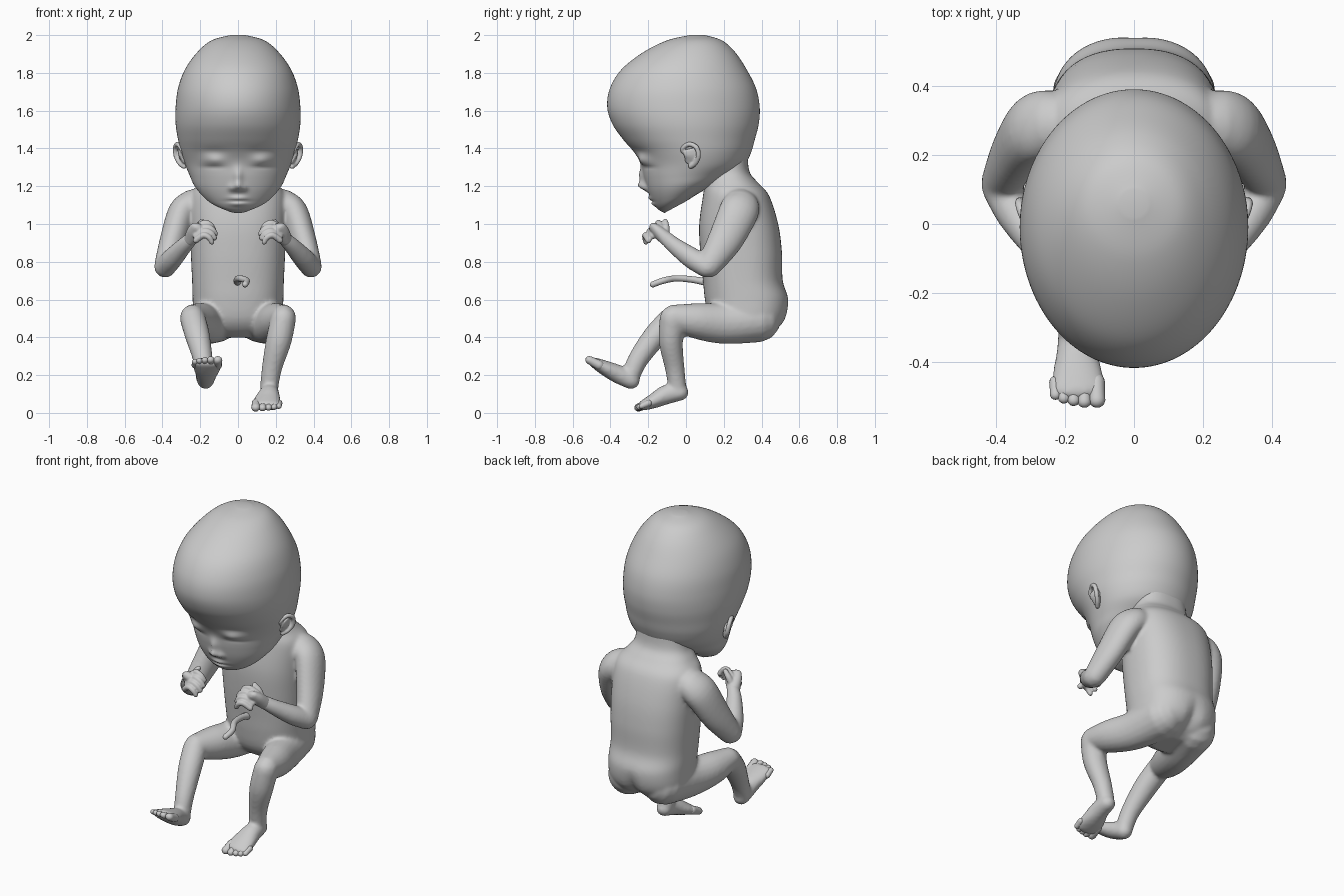
import bpy, bmesh, math
from mathutils import Vector


def spline(rows, n):
    """Catmull-Rom interpolation of number rows."""
    out = []
    for i in range(len(rows) - 1):
        a, b, c, d = (rows[max(i - 1, 0)], rows[i], rows[i + 1],
                      rows[min(i + 2, len(rows) - 1)])
        for k in range(n):
            t = k / n
            out.append([0.5 * (2 * q + (r - p) * t + (2 * p - 5 * q + 4 * r - s) * t * t
                        + (3 * q - p - 3 * r + s) * t ** 3)
                        for p, q, r, s in zip(a, b, c, d)])
    return out + [list(rows[-1])]


def skin(bm, rings):
    """Join rings of points into a closed surface."""
    loops = [[bm.verts.new(p) for p in ring] for ring in rings]
    n = len(loops[0])
    for a, b in zip(loops, loops[1:]):
        for i in range(n):
            bm.faces.new((a[i], a[(i + 1) % n], b[(i + 1) % n], b[i]))
    bm.faces.new(loops[0])
    bm.faces.new(loops[-1][::-1])
    return [v for l in loops for v in l]


def oval(c, u, v, n, power=2.0):
    pts = []
    for i in range(n):
        a = 2 * math.pi * i / n
        x, y = math.cos(a), math.sin(a)
        e = 2 / power
        pts.append(c + u * math.copysign(abs(x) ** e, x) + v * math.copysign(abs(y) ** e, y))
    return pts


def tube(bm, rows, seg=20, steps=6, ref=(1, 0, 0)):
    """Round-ended limb; rows are x, y, z, radius along ref, other radius."""
    rows = spline(rows, steps)
    ref, rings, last = Vector(ref), [], len(rows) - 1
    for i, r in enumerate(rows):
        t = (Vector(rows[min(i + 1, last)][:3]) - Vector(rows[max(i - 1, 0)][:3])).normalized()
        u = (ref - t * ref.dot(t)).normalized()
        v = t.cross(u)
        c, m = Vector(r[:3]), min(r[3], r[4])
        angs = [-80, -55, -28, 0] if i == 0 else [0, 28, 55, 80] if i == last else [0]
        for a in map(math.radians, angs):
            k = math.cos(a)
            rings.append(oval(c + t * m * math.sin(a), u * r[3] * k, v * r[4] * k, seg))
    skin(bm, rings)


def finish(bm, name, voxel=0):
    bmesh.ops.recalc_face_normals(bm, faces=bm.faces)
    me = bpy.data.meshes.new(name)
    bm.to_mesh(me)
    bm.free()
    for p in me.polygons:
        p.use_smooth = True
    ob = bpy.data.objects.new(name, me)
    bpy.context.collection.objects.link(ob)
    if voxel:
        m = ob.modifiers.new("blend", 'REMESH')
        m.mode, m.voxel_size, m.use_smooth_shade = 'VOXEL', voxel, True
        s = ob.modifiers.new("soften", 'SMOOTH')
        s.factor, s.iterations = 0.5, 8 if voxel > .008 else 3
    return ob


# head: tilted sections (front y, z, back y, z, half width), then face bumps
head = [(.02, 2.0, .10, 2.0, .04), (-.10, 1.972, .19, 1.972, .14), (-.225, 1.91, .26, 1.91, .215),
        (-.34, 1.82, .32, 1.82, .28), (-.402, 1.72, .37, 1.72, .317),
        (-.417, 1.62, .39, 1.62, .330), (-.39, 1.53, .385, 1.53, .330),
        (-.335, 1.45, .365, 1.45, .318), (-.275, 1.38, .345, 1.38, .302),
        (-.24, 1.32, .31, 1.31, .28), (-.225, 1.25, .25, 1.26, .255),
        (-.205, 1.18, .20, 1.23, .232), (-.178, 1.12, .14, 1.20, .195),
        (-.15, 1.08, .08, 1.17, .15), (-.115, 1.058, .0, 1.12, .07)]
bumps = [(0, 1.20, .026, .024, -.035), (0, 1.25, .022, .045, -.022),
         (.034, 1.19, .016, .016, -.016), (.13, 1.335, .055, .028, -.022),
         (.13, 1.30, .055, .009, .007), (.13, 1.385, .07, .02, .006),
         (0, 1.136, .045, .012, -.013), (0, 1.106, .042, .012, -.012),
         (0, 1.12, .06, .005, .006), (0, 1.16, .03, .012, .004)]
bm = bmesh.new()
rings = []
for yf, zf, yb, zb, hw in spline(head, 7):
    f, b = Vector((0, yf, zf)), Vector((0, yb, zb))
    rings.append(oval((f + b) / 2, Vector((hw, 0, 0)), (b - f) / 2, 128))
for v in skin(bm, rings):
    if v.co.y < -.02:
        x, z = v.co.x, v.co.z
        v.co.y += sum(d * math.exp(-((abs(x) - cx) / sx) ** 2 - ((z - cz) / sz) ** 2)
                      for cx, cz, sx, sz, d in bumps)
finish(bm, "head")

# torso: level sections (z, front y, back y, half width)
torso = [(1.40, .08, .325, .16), (1.28, .10, .335, .165), (1.22, .10, .38, .20),
         (1.15, .09, .44, .25), (1.0, .07, .488, .255), (.85, .075, .508, .25),
         (.7, .09, .512, .243), (.6, .10, .543, .24), (.5, .12, .53, .235),
         (.44, .16, .48, .20), (.40, .22, .40, .09)]
bm = bmesh.new()
rings = [oval(Vector((0, (f + b) / 2, z)), Vector((w, 0, 0)), Vector((0, (b - f) / 2, 0)), 64, 2.4)
         for z, f, b, w in spline(torso, 6)]
for v in skin(bm, rings):
    if v.co.y > .35:  # seat cleft
        g = math.exp(-(v.co.x / .035) ** 2)
        v.co.y -= g * .03 * math.exp(-((v.co.z - .46) / .09) ** 2)

# arms
for s in (1, -1):
    tube(bm, [(s * .235, .29, 1.10, .085, .10), (s * .295, .275, 1.055, .078, .105),
              (s * .345, .205, .91, .07, .092), (s * .384, .12, .778, .06, .066)])
    tube(bm, [(s * .387, .11, .772, .057, .057), (s * .345, .03, .82, .055, .056),
              (s * .285, -.06, .885, .044, .044), (s * .245, -.105, .925, .036, .038)])
    # thighs
    tube(bm, [(s * .115, .38, .495, .122, .122), (s * .165, .2, .475, .10, .11),
              (s * .212, .05, .488, .09, .094), (s * .24, -.06, .505, .068, .07)])

# shins and feet: left and right are posed differently
tube(bm, [(.24, -.068, .50, .068, .072), (.215, -.08, .38, .068, .064),
          (.18, -.06, .24, .054, .052), (.165, -.045, .13, .048, .048)])
tube(bm, [(-.24, -.07, .50, .068, .068), (-.215, -.16, .41, .066, .064),
          (-.185, -.255, .28, .052, .054), (-.175, -.295, .185, .048, .048)])
feet = {1: [(.168, -.03, .108, .046, .044), (.165, -.10, .098, .055, .052),
            (.155, -.17, .064, .073, .04), (.15, -.225, .04, .08, .028)],
        -1: [(-.172, -.29, .172, .046, .047), (-.168, -.36, .205, .056, .049),
             (-.164, -.43, .238, .073, .04), (-.162, -.485, .266, .08, .028)]}
for rows in feet.values():
    tube(bm, rows)
finish(bm, "body", 0.01)

# toes
for s, rows in feet.items():
    bm = bmesh.new()
    end = Vector(rows[-1][:3])
    d = (end - Vector(rows[-2][:3])).normalized()
    for i in range(5):
        r = (.025, .021, .019, .018, .017)[i]
        x = Vector((s * (-.054 + (0, .037, .068, .096, .120)[i]), 0, 0))
        a = end + x - d * .03
        b = end + x + d * (.030, .034, .030, .023, .012)[i]
        tube(bm, [(*a, r, r), (*((a + b) / 2), r * .95, r * .95), (*b, r * .95, r * .85)], 12, 3)
    finish(bm, "toes_left" if s > 0 else "toes_right")

for s in (1, -1):
    side = "left" if s > 0 else "right"
    # hand: palm, four fingers and thumb
    bm = bmesh.new()
    tube(bm, [(s * .252, -.10, .918, .036, .038), (s * .225, -.14, .952, .05, .034),
              (s * .205, -.165, .972, .052, .028)], 20, 5, (0, .7, -.7))
    for i in range(4):
        y, z, l = -.135 - .023 * i, 1.0 - .022 * i, (.95, 1.05, 1, .85)[i]
        tube(bm, [(s * .222, y + .005, z - .02, .017, .017),
                  (s * (.222 - .045 * l), y - .01, z + .006, .0165, .0165),
                  (s * (.222 - .08 * l), y - .013, z - .005, .0155, .0155),
                  (s * (.222 - .098 * l), y - .008, z - .03, .014, .014)], 12, 4, (0, 1, .3))
    tube(bm, [(s * .235, -.11, .945, .022, .022), (s * .215, -.105, .985, .018, .018),
              (s * .19, -.11, 1.015, .014, .014)], 12, 4, (0, 1, 0))
    finish(bm, "hand_" + side, 0.005)
    # ear: curled rim around a thin shell
    bm = bmesh.new()
    tube(bm, [(s * x, y, z, r, r) for x, y, z, r in
              [(.288, .0, 1.365, .008), (.298, -.02, 1.395, .012), (.318, .015, 1.422, .013),
               (.332, .055, 1.405, .013), (.328, .066, 1.36, .013), (.308, .05, 1.322, .013),
               (.286, .025, 1.305, .014)]], 12, 5, (1, .1, .1))
    tube(bm, [(s * .308, .022, 1.39, .010, .036), (s * .303, .028, 1.36, .011, .040),
              (s * .285, .022, 1.325, .010, .028)], 16, 4)
    finish(bm, "ear_" + side, 0.005)

# cord stump on the belly
bm = bmesh.new()
tube(bm, [(0, .12, .69, .022, .022), (-.005, .04, .705, .018, .018),
          (.01, -.05, .712, .017, .017), (.045, -.12, .70, .017, .017),
          (.038, -.175, .68, .016, .016)], 14, 5)
finish(bm, "cord")
